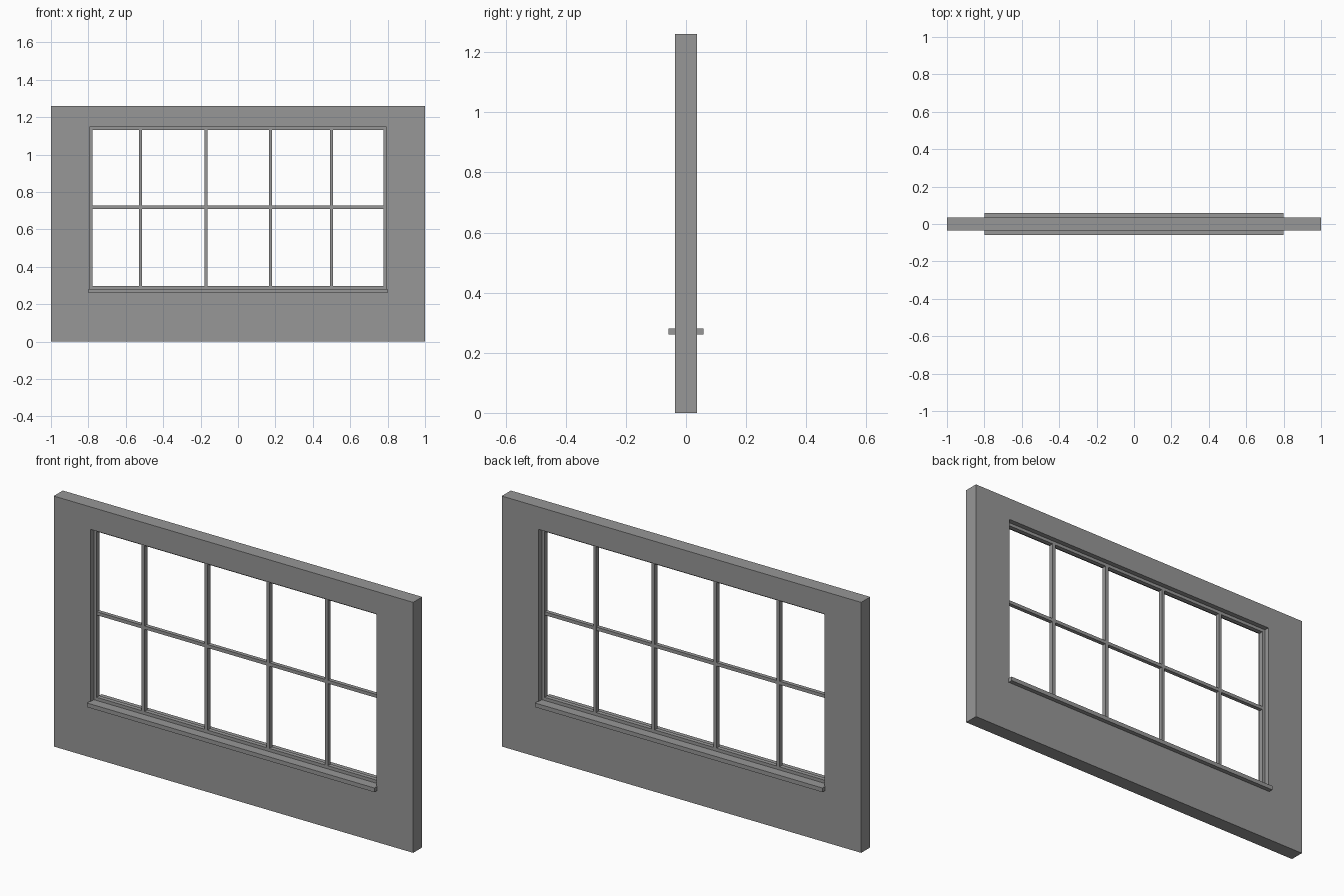
import bpy
import bmesh

cube = bpy.data.objects.get("Cube")
if cube:
    bpy.data.objects.remove(cube, do_unlink=True)

grey = bpy.data.materials.new("plain grey")
grey.use_nodes = True
colour = (0.31, 0.31, 0.31, 1)
grey.diffuse_color = colour
grey.node_tree.nodes["Principled BSDF"].inputs["Base Color"].default_value = colour


def finish(name, bm):
    bmesh.ops.recalc_face_normals(bm, faces=bm.faces)
    mesh = bpy.data.meshes.new(name)
    bm.to_mesh(mesh)
    bm.free()
    mesh.materials.append(grey)
    obj = bpy.data.objects.new(name, mesh)
    bpy.context.collection.objects.link(obj)
    return obj


def box(name, x0, x1, z0, z1, half_depth):
    bm = bmesh.new()
    bmesh.ops.create_cube(bm, size=1)
    for v in bm.verts:
        v.co = (x1 if v.co.x > 0 else x0,
                half_depth if v.co.y > 0 else -half_depth,
                z1 if v.co.z > 0 else z0)
    return finish(name, bm)


def ring(name, outer, inner, half_depth):
    """Rectangular surround; outer and inner are (half width, bottom, top)."""
    bm = bmesh.new()
    loops = []
    for (w, z0, z1), y in ((outer, -half_depth), (outer, half_depth),
                           (inner, half_depth), (inner, -half_depth)):
        corners = ((-w, z0), (w, z0), (w, z1), (-w, z1))
        loops.append([bm.verts.new((x, y, z)) for x, z in corners])
    for k in range(4):
        a, b = loops[k], loops[(k + 1) % 4]
        for i in range(4):
            j = (i + 1) % 4
            bm.faces.new((a[i], a[j], b[j], b[i]))
    return finish(name, bm)


# Wall with its window opening
opening = (0.795, 0.27, 1.147)
ring("wall", (1.0, 0.0, 1.26), opening, 0.036)

# Sill running through the wall and projecting on both sides
box("window_sill", -0.80, 0.80, 0.26, 0.281, 0.058)

# Slim frame set in the middle of the opening
bar_depth = 0.011
ring("window_frame", (0.795, 0.281, 1.147), (0.779, 0.297, 1.131), bar_depth)

# Glazing bars
half_bar = 0.008
for i, x in enumerate((-0.52, -0.17, 0.175, 0.50)):
    box(f"upright_bar_{i + 1}", x - half_bar, x + half_bar, 0.297, 1.131, bar_depth)
box("cross_bar", -0.779, 0.779, 0.71, 0.727, bar_depth - 0.001)
